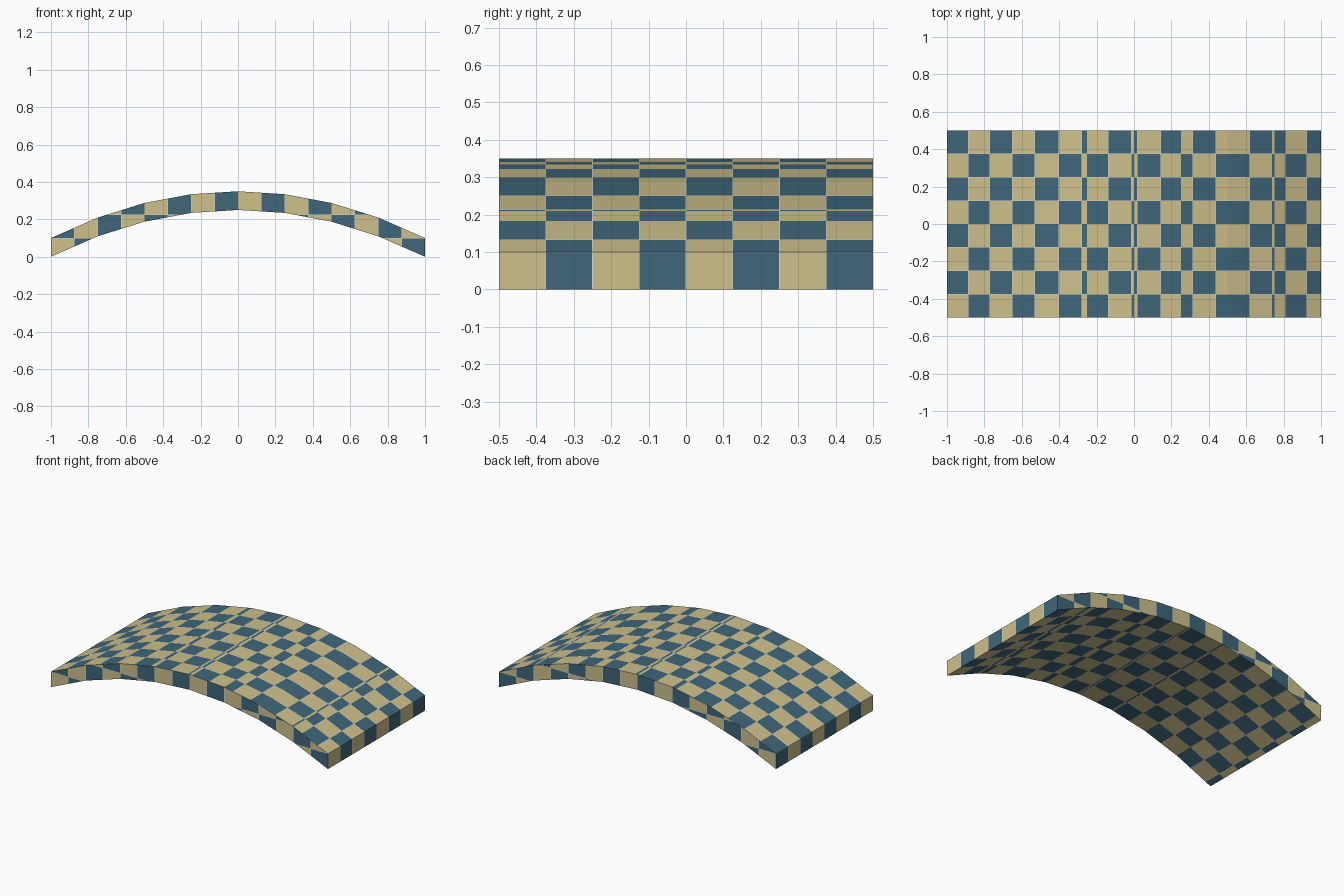
import bpy, bmesh, math
from mathutils import Vector

if "Cube" in bpy.data.objects:
    bpy.data.objects.remove(bpy.data.objects["Cube"], do_unlink=True)

SEGMENTS = 8
HALF_WIDTH = 0.5
THICK = 0.1
RISE = 0.25
CELL = 0.125
JOINT = 0.0012                             # half width of the pale joint lines
PIVOT = Vector((-1, -HALF_WIDTH, THICK))   # corner where the check pattern starts


def make_material(name, rgb):
    mat = bpy.data.materials.new(name)
    mat.use_nodes = True
    mat.diffuse_color = (*rgb, 1)
    bsdf = mat.node_tree.nodes["Principled BSDF"]
    bsdf.inputs["Base Color"].default_value = (*rgb, 1)
    bsdf.inputs["Roughness"].default_value = 0.8
    return mat


def arch(x):
    """Height of the upper surface."""
    return THICK + RISE * (1 - x * x)


def add_panel(target, corners, outward, u_axis, v_axis, shift=0):
    """Add one flat panel, cut into checks with joint lines, coloured by parity."""
    bm = bmesh.new()
    face = bm.faces.new([bm.verts.new(c) for c in corners])
    face.normal_update()
    if face.normal.dot(outward) < 0:
        face.normal_flip()
    for axis in (u_axis, v_axis):
        spans = [(Vector(c) - PIVOT).dot(axis) / CELL for c in corners]
        for i in range(math.floor(min(spans)), math.ceil(max(spans)) + 1):
            for edge in (-JOINT, JOINT):
                bmesh.ops.bisect_plane(
                    bm, geom=bm.verts[:] + bm.edges[:] + bm.faces[:], dist=1e-5,
                    plane_co=PIVOT + axis * (i * CELL + edge), plane_no=axis)
    for f in bm.faces:
        offset = f.calc_center_median() - PIVOT
        places = [offset.dot(a) for a in (u_axis, v_axis)]
        on_joint = any(abs(p - round(p / CELL) * CELL) < JOINT for p in places)
        check = sum(math.floor(p / CELL) for p in places) + shift
        f.material_index = 2 if on_joint else check % 2
    piece = bpy.data.meshes.new("panel")
    bm.to_mesh(piece)
    bm.free()
    target.from_mesh(piece)
    bpy.data.meshes.remove(piece)


X, Y, Z = Vector((1, 0, 0)), Vector((0, 1, 0)), Vector((0, 0, 1))
slab = bmesh.new()
W = HALF_WIDTH
step = 2 / SEGMENTS

for s in range(SEGMENTS):
    x0, x1 = -1 + s * step, -1 + (s + 1) * step
    z0, z1 = arch(x0), arch(x1)
    along = Vector((x1 - x0, 0, z1 - z0)).normalized()
    # the two crown segments carry the opposite check
    crown = int(s in (SEGMENTS // 2 - 1, SEGMENTS // 2))
    # upper and lower surfaces
    for drop, outward in ((0, Z), (THICK, -Z)):
        a, b = z0 - drop, z1 - drop
        add_panel(slab, [(x0, -W, a), (x1, -W, b), (x1, W, b), (x0, W, a)],
                  outward, along, Y, crown)
    # front and back edges
    for side in (-1, 1):
        y = side * W
        add_panel(slab, [(x0, y, z0 - THICK), (x1, y, z1 - THICK), (x1, y, z1), (x0, y, z0)],
                  Y * side, X, -Z)

# end faces
for side in (-1, 1):
    add_panel(slab, [(side, -W, 0), (side, W, 0), (side, W, THICK), (side, -W, THICK)],
              X * side, Y, -Z)

bmesh.ops.remove_doubles(slab, verts=slab.verts[:], dist=1e-5)
mesh = bpy.data.meshes.new("arched_slab")
slab.to_mesh(mesh)
slab.free()
mesh.materials.append(make_material("sand", (0.62, 0.53, 0.26)))
mesh.materials.append(make_material("slate_blue", (0.05, 0.135, 0.195)))
mesh.materials.append(make_material("pale_joint", (0.7, 0.7, 0.66)))
bpy.context.scene.collection.objects.link(bpy.data.objects.new("arched_slab", mesh))
